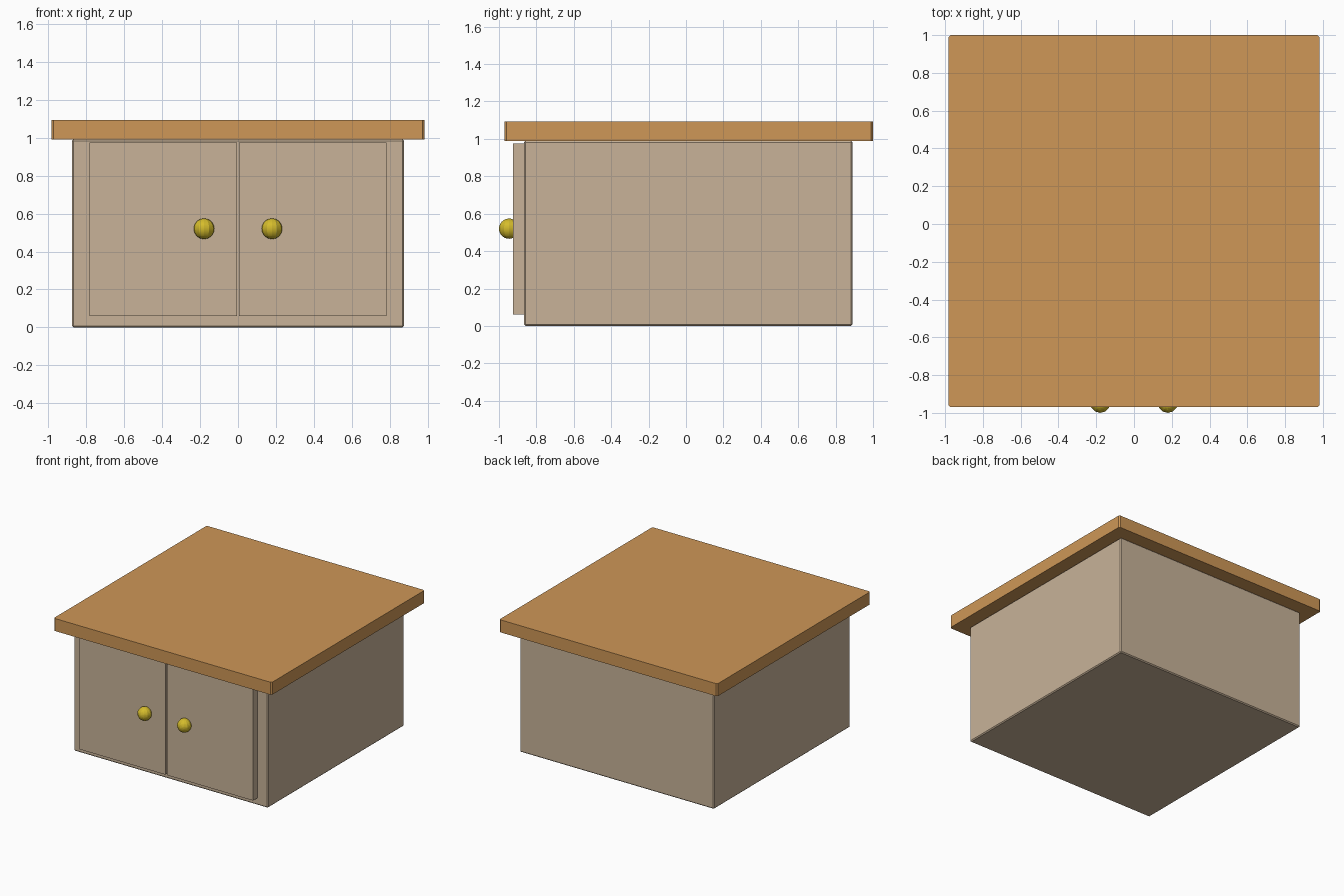
import bpy, bmesh
from mathutils import Vector

if "Cube" in bpy.data.objects:
    bpy.data.objects.remove(bpy.data.objects["Cube"])


def material(name, rgb):
    m = bpy.data.materials.new(name)
    m.diffuse_color = (*rgb, 1.0)
    m.use_nodes = True
    m.node_tree.nodes["Principled BSDF"].inputs["Base Color"].default_value = m.diffuse_color
    return m


WOOD = material("top_wood", (0.62, 0.31, 0.095))
PAINT = material("beige_paint", (0.58, 0.45, 0.315))
BRASS = material("brass", (0.66, 0.50, 0.025))


def finish(name, bm, mat):
    mesh = bpy.data.meshes.new(name)
    bm.to_mesh(mesh)
    bm.free()
    mesh.materials.append(mat)
    obj = bpy.data.objects.new(name, mesh)
    bpy.context.collection.objects.link(obj)
    return obj


def box(name, lo, hi, mat, bevel=0.0, vertical_only=True):
    lo, hi = Vector(lo), Vector(hi)
    bm = bmesh.new()
    bmesh.ops.create_cube(bm, size=1)
    bmesh.ops.scale(bm, vec=hi - lo, verts=bm.verts)
    bmesh.ops.translate(bm, vec=(lo + hi) / 2, verts=bm.verts)
    if bevel:
        edges = [e for e in bm.edges if not vertical_only
                 or abs(e.verts[0].co.z - e.verts[1].co.z) > 1e-4]
        bmesh.ops.bevel(bm, geom=edges, offset=bevel, segments=1,
                        profile=0.5, affect='EDGES')
    return finish(name, bm, mat)


# Cabinet body and overhanging top
box("cabinet_body", (-0.875, -0.865, 0), (0.875, 0.89, 0.99), PAINT, 0.008, False)
box("table_top", (-0.982, -0.97, 0.99), (0.982, 1.0, 1.092), WOOD, 0.01)

# Mirrored doors, each with a faceted knob
for side, s in (("left", -1), ("right", 1)):
    xs = sorted((s * 0.006, s * 0.783))
    box(side + "_door", (xs[0], -0.925, 0.06), (xs[1], -0.86, 0.975), PAINT)
    bm = bmesh.new()
    bmesh.ops.create_uvsphere(bm, u_segments=12, v_segments=16, radius=0.054)
    bmesh.ops.translate(bm, vec=(s * 0.179, -0.946, 0.52), verts=bm.verts)
    finish(side + "_knob", bm, BRASS)
